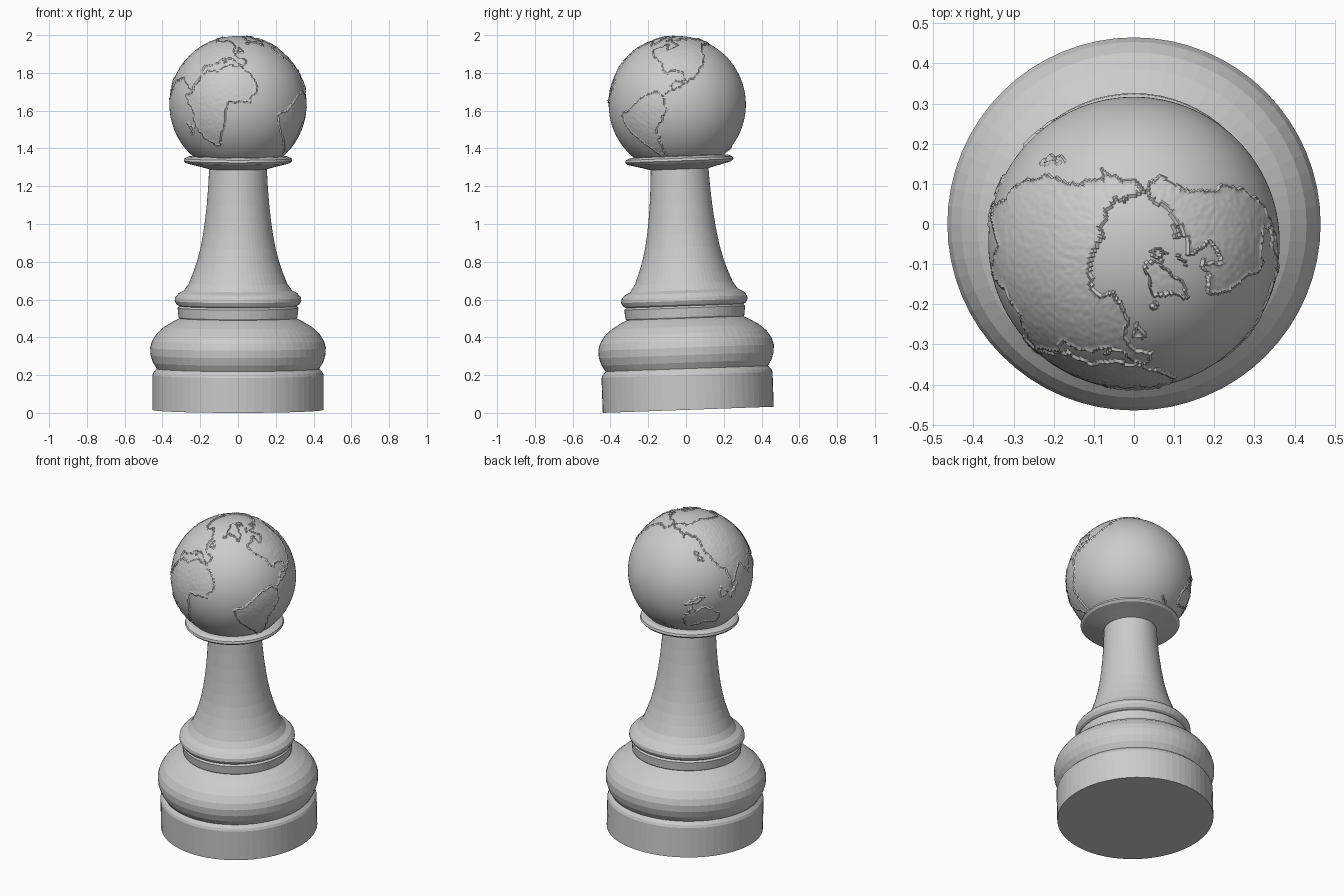
import bpy, bmesh, math
from mathutils import Matrix, Vector, noise

if "Cube" in bpy.data.objects:
    bpy.data.objects.remove(bpy.data.objects["Cube"])

TILT = 0.036          # the whole piece leans slightly to the front
PLACE = Matrix.Translation((0, 0.012, 0.0163)) @ Matrix.Rotation(TILT, 4, 'X')
SIDES = 64


def add_object(name, bm):
    bmesh.ops.recalc_face_normals(bm, faces=bm.faces[:])
    mesh = bpy.data.meshes.new(name)
    bm.to_mesh(mesh)
    bm.free()
    ob = bpy.data.objects.new(name, mesh)
    bpy.context.collection.objects.link(ob)
    ob.matrix_world = PLACE
    return ob


def lathe(name, profile, close_bottom=False):
    """Turn a (radius, height) profile around the upright axis."""
    bm = bmesh.new()
    rings = []
    for r, z in profile:
        rings.append([bm.verts.new((r * math.cos(a), r * math.sin(a), z))
                      for a in (2 * math.pi * i / SIDES for i in range(SIDES))])
    for lo, hi in zip(rings, rings[1:]):
        for i in range(SIDES):
            j = (i + 1) % SIDES
            bm.faces.new((lo[i], lo[j], hi[j], hi[i]))
    if close_bottom:
        bm.faces.new(rings[0][::-1])
    return add_object(name, bm)


# Turned pedestal
lathe("plinth", [(.453, 0), (.453, .185), (.447, .2), (.43, .218)], True)
lathe("bulge", [(.43, .218), (.45, .25), (.463, .29), (.465, .33), (.455, .365),
                (.43, .405), (.39, .44), (.345, .467), (.31, .485)])
lathe("step_ring", [(.31, .485), (.315, .492), (.32, .54), (.31, .55)])
lathe("upper_ring", [(.31, .55), (.325, .558), (.335, .577), (.333, .595),
                     (.315, .617), (.285, .633)])
lathe("stem", [(.285, .633), (.26, .67), (.236, .73), (.216, .79), (.198, .86),
               (.185, .93), (.175, 1.0), (.165, 1.09), (.158, 1.18), (.153, 1.275)])
lathe("collar", [(.153, 1.275), (.22, 1.293), (.275, 1.307), (.287, 1.319),
                 (.283, 1.332), (.262, 1.342), (.2, 1.35)])

# Land outlines as rough (longitude, latitude) corners
lands = []


def land(*pts):
    xs, ys = [p[0] for p in pts], [p[1] for p in pts]
    lands.append((pts, min(xs), max(xs), min(ys), max(ys)))


# Africa, Madagascar
land((-6, 35), (10, 37), (20, 31), (32, 31), (43, 12), (51, 11), (40, -5), (40, -16),
     (33, -27), (20, -35), (12, -17), (9, 4), (-8, 4), (-17, 14), (-16, 24))
land((44, -24), (44, -17), (50, -13), (47, -25))
# Europe and Asia
land((-9, 37), (-9, 43), (-2, 44), (8, 55), (5, 60), (14, 68), (25, 71), (42, 67),
     (80, 73), (105, 77), (140, 73), (180, 69), (190, 66), (163, 60), (157, 52),
     (155, 60), (137, 54), (128, 38), (121, 30), (109, 20), (103, 2), (99, 12),
     (90, 22), (78, 8), (72, 20), (58, 24), (44, 13), (35, 29), (36, 36), (23, 37),
     (13, 45), (16, 39), (8, 44), (-1, 37))
# North America, Arctic islands, Greenland
land((-168, 66), (-156, 71), (-125, 70), (-82, 68), (-94, 59), (-81, 53), (-78, 62),
     (-56, 52), (-66, 44), (-75, 37), (-81, 25), (-84, 30), (-97, 27), (-96, 19),
     (-87, 21), (-83, 10), (-78, 7), (-95, 16), (-106, 22), (-124, 42), (-125, 49),
     (-140, 60), (-160, 57))
land((-63, 65), (-85, 73), (-80, 70))
land((-62, 82), (-80, 76), (-95, 81), (-80, 83))
land((-105, 70), (-120, 72), (-112, 74), (-100, 73))
land((-45, 60), (-53, 67), (-58, 75), (-70, 78), (-35, 83), (-20, 80), (-22, 70), (-40, 65))
# South America
land((-78, 8), (-72, 12), (-60, 8), (-50, 0), (-35, -7), (-40, -20), (-58, -38),
     (-67, -47), (-68, -54), (-74, -50), (-71, -20), (-81, -5))
# Australia and the islands to its north and east
land((114, -22), (130, -12), (140, -17), (142, -11), (153, -26), (150, -37),
     (140, -37), (130, -32), (115, -34))
land((109, 1), (117, 7), (118, 1), (115, -4), (110, -3))
land((95, 6), (106, -3), (105, -6), (100, 0))
land((131, -1), (147, -6), (150, -10), (138, -8))
land((130, 32), (141, 42), (142, 38), (135, 33))
land((172, -41), (178, -38), (168, -46))
# British and Icelandic islands
land((-5, 50), (-5, 58), (-2, 57), (1, 52))
land((-24, 64), (-22, 66), (-14, 66), (-18, 63))


def inside(x, y, pts):
    hit = False
    for (x1, y1), (x2, y2) in zip(pts, pts[1:] + pts[:1]):
        if (y1 > y) != (y2 > y) and x < x1 + (y - y1) * (x2 - x1) / (y2 - y1):
            hit = not hit
    return hit


def is_land(d):
    # longitude runs the opposite way to a real globe, zero at the front
    lat = math.degrees(math.asin(max(-1, min(1, d.z))))
    lon = math.degrees(math.atan2(-d.x, -d.y))
    lat += 2.2 * noise.noise(d * 14)
    lon += 2.2 * noise.noise(d * 14 + Vector((9, 3, 5))) / max(.2, math.cos(math.radians(lat)))
    for pts, x0, x1, y0, y1 in lands:
        if y0 <= lat <= y1:
            for x in (lon, lon + 360):
                if x0 <= x <= x1 and inside(x, lat, pts):
                    return True
    return False


# Globe head with raised land and a ragged coast ridge
RADIUS = 0.363
bm = bmesh.new()
bmesh.ops.create_uvsphere(bm, u_segments=320, v_segments=180, radius=1)
dirs = [v.co.normalized() for v in bm.verts]
bm.verts.index_update()
flags = [is_land(d) for d in dirs]
for v in bm.verts:
    i = v.index
    h = 0
    if flags[i]:
        coast = any(not flags[e.other_vert(v).index] for e in v.link_edges)
        h = (.006 if coast else .002) + .0015 * noise.noise(dirs[i] * 30)
    v.co = dirs[i] * (RADIUS + h) + Vector((0, 0, 1.617))
globe = add_object("globe_head", bm)
bpy.context.view_layer.objects.active = globe
globe.select_set(True)
bpy.ops.object.shade_smooth_by_angle(angle=math.radians(30))
